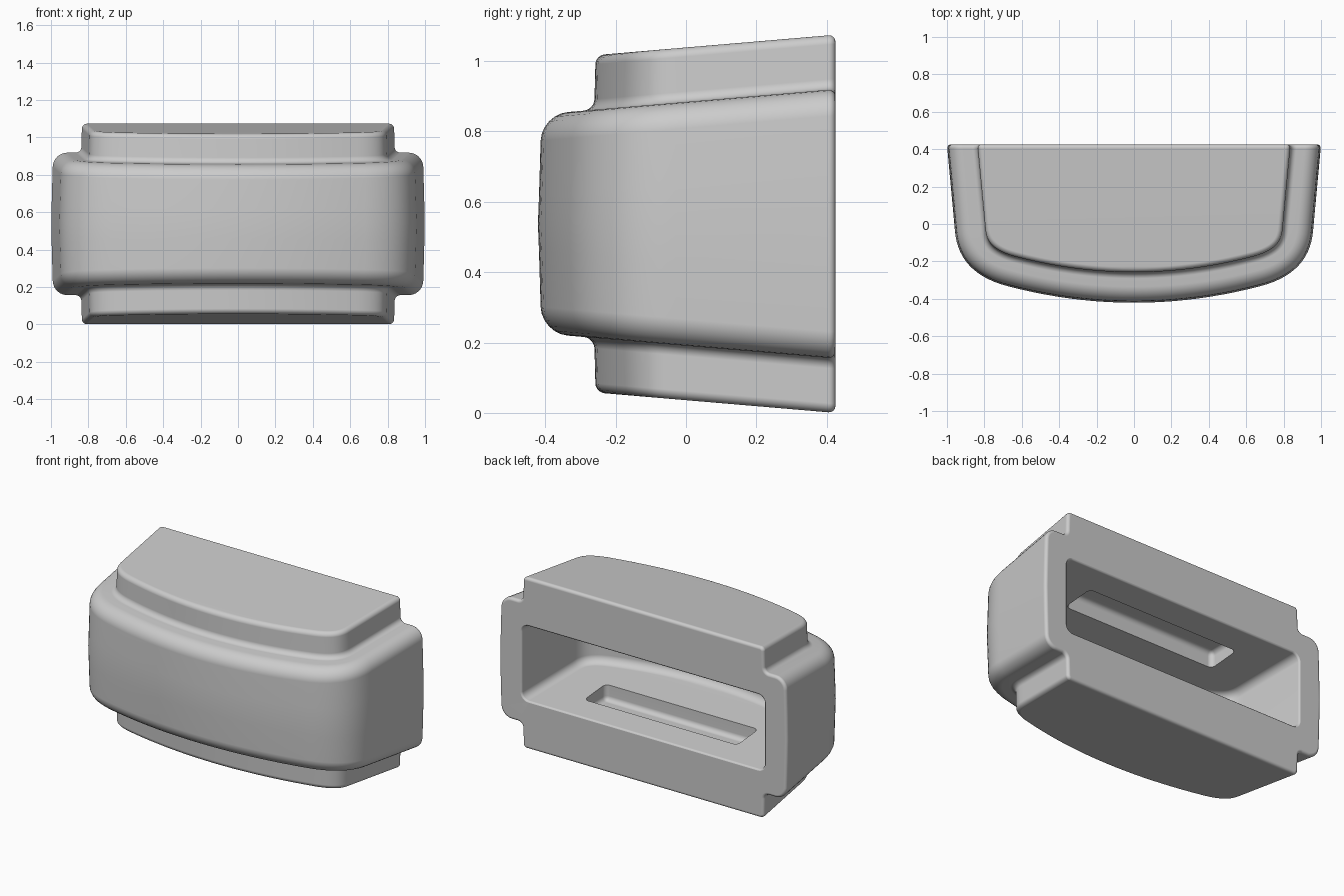
import bpy, bmesh, math
from mathutils import Vector

cube = bpy.data.objects.get("Cube")
if cube:
    bpy.data.objects.remove(cube, do_unlink=True)

BACK = 0.425     # y of the flat back
MID = 0.5375     # z of the mirror plane
TAPER = 0.085    # height lost per unit towards the front

grey = bpy.data.materials.new("plain grey")
grey.use_nodes = True
COLOUR = (0.6, 0.6, 0.6, 1)
grey.diffuse_color = COLOUR
grey.node_tree.nodes["Principled BSDF"].inputs["Base Color"].default_value = COLOUR


def rounded(points, steps=6):
    """Polyline of (d, h, radius) with its corners rounded."""
    out = []
    for i, (d, h, r) in enumerate(points):
        p = Vector((d, h))
        if r == 0:
            out.append(p)
            continue
        a = p + (Vector(points[i - 1][:2]) - p).normalized() * r
        b = p + (Vector(points[i + 1][:2]) - p).normalized() * r
        centre = a + b - p
        for k in range(steps + 1):
            t = math.pi / 2 * k / steps
            out.append(centre + (a - centre) * math.cos(t) + (b - centre) * math.sin(t))
    return out


def normals_of(points):
    """Left-hand normals along a polyline."""
    out = []
    for i in range(len(points)):
        t = points[min(i + 1, len(points) - 1)] - points[max(i - 1, 0)]
        out.append(Vector((-t.y, t.x)).normalized())
    return out


def half_outline(r, flare):
    """Stations (point, normal, inset) from the back corner to the front centre."""
    out = []
    if flare:
        out.append((Vector((1.0, BACK + 0.05)), Vector((1, 0)), -r))
    for k in range(5):
        t = math.pi / 2 * (1 - k / 4)
        y = BACK - r + r * math.sin(t) + (0.0007 if flare else 0)
        inset = r * (1 - math.cos(t)) * (-1 if flare else 1)
        out.append((Vector((1.0 - 0.09 * (BACK - y), y)), Vector((1, 0)), inset))
    # rounded front corner, then a shallow front arc
    a, c, b = Vector((0.958, -0.03)), Vector((0.942, -0.262)), Vector((0.68, -0.331))
    curve = [a * (1 - t) ** 2 + c * 2 * t * (1 - t) + b * t * t
             for t in (k / 14 for k in range(15))]
    for k in range(1, 11):
        x = b.x * (1 - k / 10)
        curve.append(Vector((x, -0.421 + x * x / 5.14)))
    norms = [-n for n in normals_of(curve)]
    norms = [n if n.dot(Vector((0.5, -1))) > 0 else -n for n in norms]
    norms[-1] = Vector((0, -1))
    return out + [(p, n, 0) for p, n in zip(curve, norms)]


def sweep(name, upper, r, flare=False):
    """D-shaped solid: a mirrored section carried round the outline."""
    section = upper + [Vector((p.x, -p.y)) for p in reversed(upper[:-1])]
    sn = normals_of(section)
    sn[0], sn[-1] = Vector((0, 1)), Vector((0, -1))
    sn = [n if i in (0, len(sn) - 1) else (n if n.x >= -1e-5 else -n) for i, n in enumerate(sn)]
    half = half_outline(r, flare)
    full = half + [(Vector((-p.x, p.y)), Vector((-n.x, n.y)), e)
                   for p, n, e in reversed(half[:-1])]
    bm = bmesh.new()
    cols = []
    for p, n, e in full:
        col = []
        for s, m in zip(section, sn):
            q = s - m * e
            xy = p + n * q.x
            drop = TAPER * (BACK - p.y - n.y * q.x)
            side = 0 if abs(s.y) < 1e-6 else math.copysign(1, s.y)
            # the taper fades out through the middle of the wall
            drop *= min(1, abs(s.y) / 0.15)
            col.append(bm.verts.new((xy.x, xy.y, MID + q.y - side * drop)))
        cols.append(col)
    for a, b in zip(cols, cols[1:]):
        for j in range(len(section) - 1):
            bm.faces.new((a[j], a[j + 1], b[j + 1], b[j]))
    # top and bottom caps, bridged left to right
    last = len(cols) - 1
    for i in range(last // 2):
        for j in (0, -1):
            loop = [cols[i][j], cols[i + 1][j], cols[last - i - 1][j], cols[last - i][j]]
            bm.faces.new(list(dict.fromkeys(loop)))
    bm.faces.new(cols[0] + cols[-1][::-1])
    bmesh.ops.recalc_face_normals(bm, faces=bm.faces)
    return make_object(name, bm)


def make_object(name, bm):
    mesh = bpy.data.meshes.new(name)
    bm.to_mesh(mesh)
    bm.free()
    mesh.materials.append(grey)
    obj = bpy.data.objects.new(name, mesh)
    bpy.context.collection.objects.link(obj)
    return obj


def cut(obj, cutter):
    cutter.hide_render = True
    mod = obj.modifiers.new("cut", "BOOLEAN")
    mod.operation, mod.solver, mod.object = "DIFFERENCE", "EXACT", cutter
    bpy.context.view_layer.objects.active = obj
    bpy.ops.object.modifier_apply(modifier=mod.name)
    bpy.data.objects.remove(cutter, do_unlink=True)


# Stepped outer housing with a slightly bulging wall
housing = sweep("housing", rounded([
    (-0.166, MID, 0), (-0.164, MID, 0.026), (-0.16, 0.3825, 0.03),
    (-0.01, 0.3825, 0.075), (-0.003, 0.15, 0), (0, 0, 0)])[1:], 0.02)

# Hollow opening at the back
cavity = sweep("cavity_cutter", rounded([
    (-0.3, 0.235, 0), (-0.158, 0.235, 0.045), (-0.158, 0, 0)])[1:], 0.012, True)
cut(housing, cavity)

# Long recess in the floor and ceiling of the hollow
bm = bmesh.new()
bmesh.ops.create_cube(bm, size=1)
for v in bm.verts:
    v.co = (v.co.x * 1.06, v.co.y * 0.21 + 0.145, v.co.z * 0.6 + MID)
bmesh.ops.bevel(bm, geom=bm.edges[:], offset=0.03, segments=4, profile=0.5, affect="EDGES")
cut(housing, make_object("recess_cutter", bm))

# Smooth shading with flat-looking large faces
bpy.ops.object.select_all(action="DESELECT")
housing.select_set(True)
bpy.context.view_layer.objects.active = housing
bpy.ops.object.shade_smooth_by_angle(angle=math.radians(35))
weighted = housing.modifiers.new("even shading", "WEIGHTED_NORMAL")
weighted.keep_sharp = True
